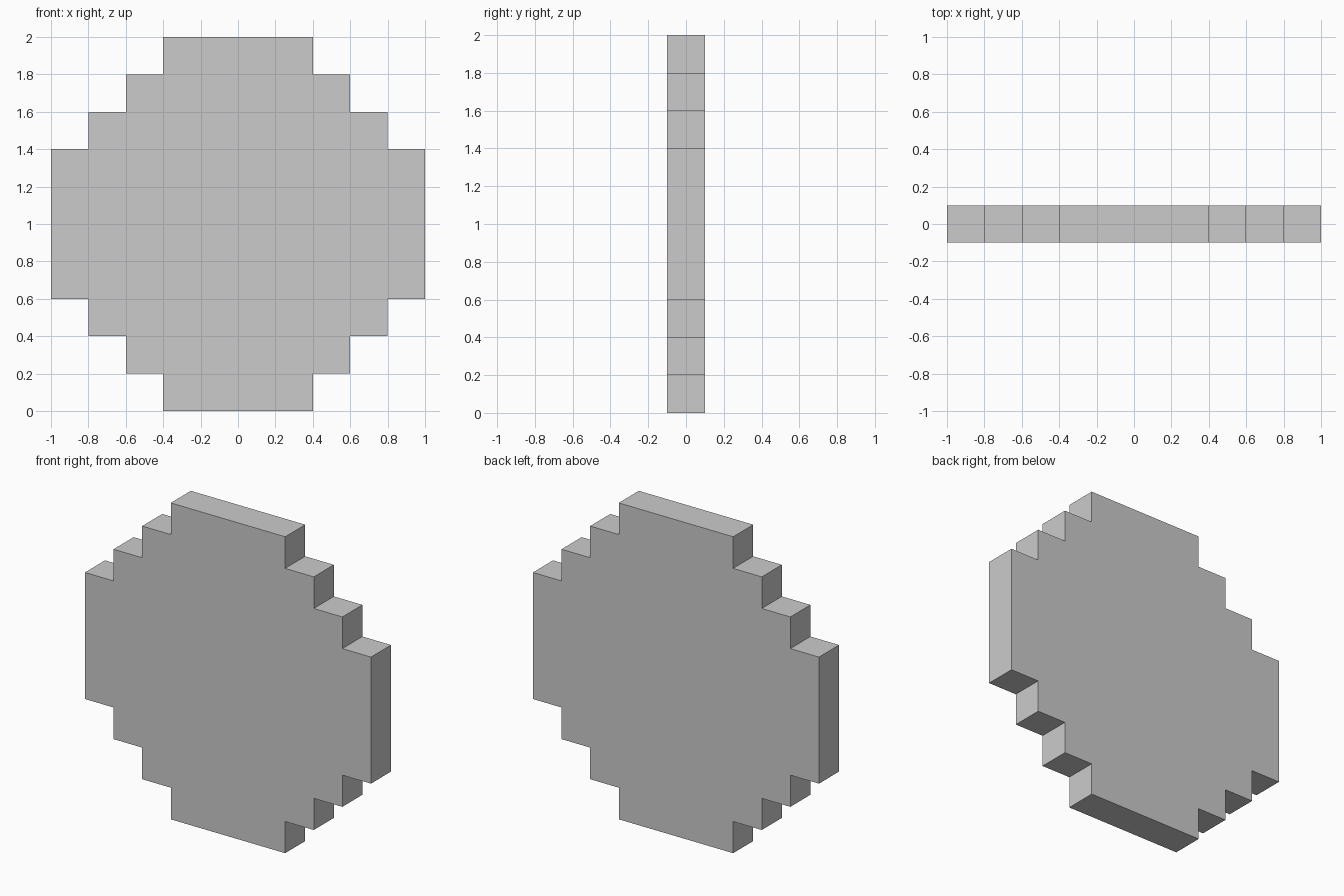
import bpy, bmesh

if "Cube" in bpy.data.objects:
    bpy.data.objects.remove(bpy.data.objects["Cube"])

STEP, HALF_DEPTH, CENTRE_Z = 0.2, 0.1, 1.0

# Stair-stepped quarter outline, from the top edge down to the right edge
quarter = [(0.4, 1.0)]
for i in range(3):
    x, z = quarter[-1]
    quarter += [(x, z - STEP), (x + STEP, z - STEP)]

# Mirror the quarter into the full closed outline
right = quarter + [(x, -z) for x, z in reversed(quarter)]
outline = right + [(-x, z) for x, z in reversed(right)]

# Extrude the outline into a flat slab
bm = bmesh.new()
front = bm.faces.new([bm.verts.new((x, -HALF_DEPTH, z + CENTRE_Z)) for x, z in outline])
back = bmesh.ops.extrude_face_region(bm, geom=[front], use_keep_orig=True)["geom"]
bmesh.ops.translate(bm, vec=(0, 2 * HALF_DEPTH, 0),
                    verts=[g for g in back if isinstance(g, bmesh.types.BMVert)])
bmesh.ops.recalc_face_normals(bm, faces=bm.faces[:])

mesh = bpy.data.meshes.new("stepped_disc")
bm.to_mesh(mesh)
bm.free()
bpy.context.collection.objects.link(bpy.data.objects.new("stepped_disc", mesh))
